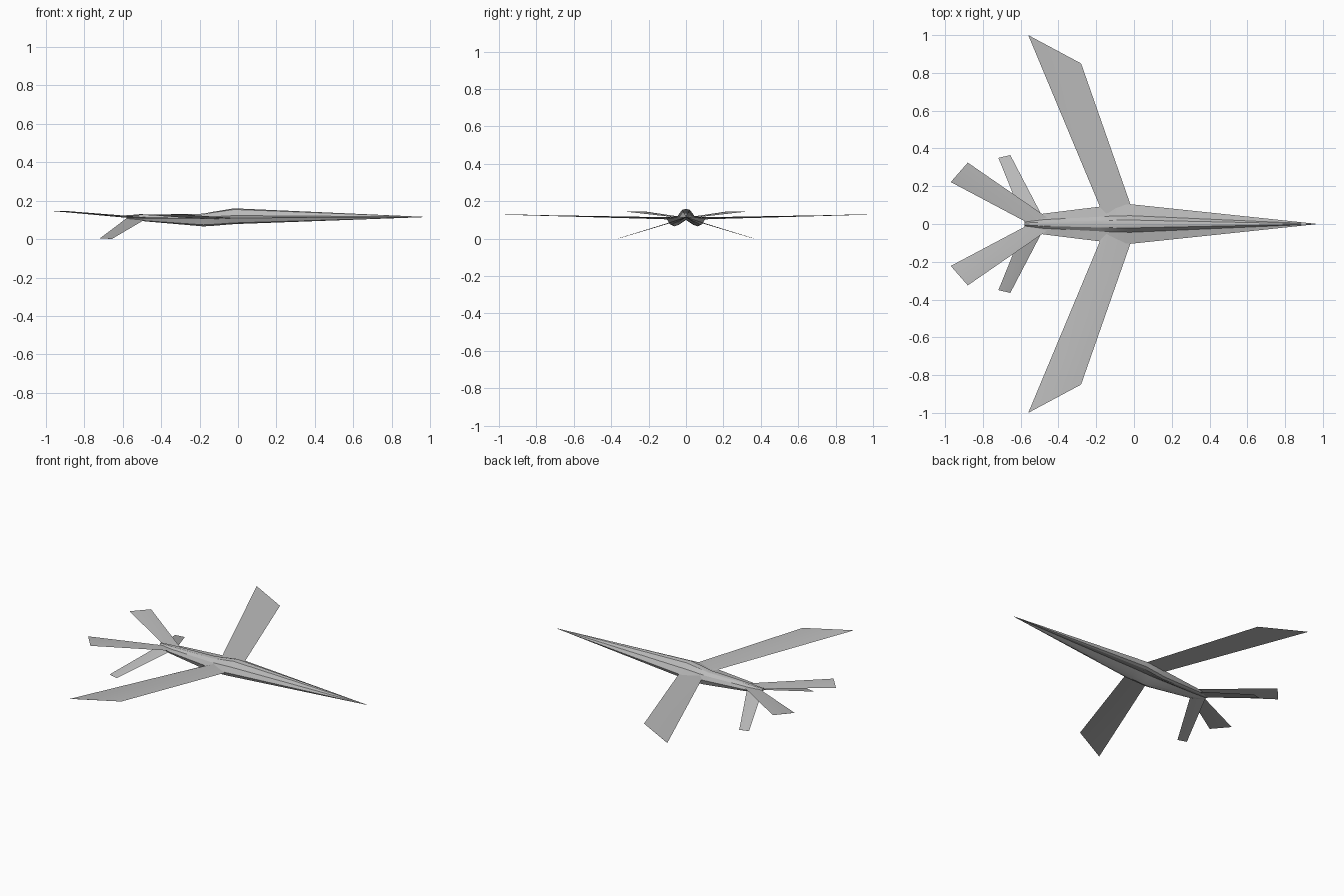
import bpy, bmesh
from mathutils import Vector

cube = bpy.data.objects.get("Cube")
if cube:
    bpy.data.objects.remove(cube, do_unlink=True)

grey = bpy.data.materials.new("airframe_grey")
grey.use_nodes = True
colour = (0.5, 0.5, 0.5, 1)
grey.diffuse_color = colour
grey.node_tree.nodes["Principled BSDF"].inputs["Base Color"].default_value = colour


def loft(name, rings, mirror=False):
    """Skin a row of matching closed rings and cap both ends."""
    bm = bmesh.new()
    rows = [[bm.verts.new(p) for p in ring] for ring in rings]
    n = len(rows[0])
    for a, b in zip(rows, rows[1:]):
        for i in range(n):
            j = (i + 1) % n
            bm.faces.new((a[i], a[j], b[j], b[i]))
    bm.faces.new(rows[0])
    bm.faces.new(rows[-1])
    bmesh.ops.recalc_face_normals(bm, faces=bm.faces)
    mesh = bpy.data.meshes.new(name)
    bm.to_mesh(mesh)
    bm.free()
    mesh.materials.append(grey)
    obj = bpy.data.objects.new(name, mesh)
    bpy.context.collection.objects.link(obj)
    if mirror:
        mod = obj.modifiers.new("Mirror", "MIRROR")
        mod.use_axis = (False, True, False)
    bpy.ops.object.select_all(action="DESELECT")
    obj.select_set(True)
    bpy.context.view_layer.objects.active = obj
    bpy.ops.object.shade_smooth_by_angle(angle=0.5)
    return obj


def body_ring(x, width, top, mid, bottom):
    """Raised spine, sharp side edge and twin lobes under the belly."""
    up, down = top - mid, mid - bottom
    half = [(0.2, mid + 0.88 * up), (0.42, mid + 0.25 * up), (1, mid),
            (0.87, mid - 0.8 * down), (0.68, bottom), (0.42, mid - 0.8 * down)]
    right = [Vector((x, y * width, z)) for y, z in half]
    left = [Vector((x, -p.y, p.z)) for p in reversed(right)]
    return [Vector((x, 0, top))] + right + [Vector((x, 0, mid - 0.2 * down))] + left


def panel(name, root_lead, root_trail, tip_lead, tip_trail, thick):
    """Thin wedge blade, thickest close to its trailing edge."""
    rings = []
    for lead, trail, t in ((root_lead, root_trail, thick), (tip_lead, tip_trail, 0.001)):
        lead, trail = Vector(lead), Vector(trail)
        ridge = lead.lerp(trail, 0.88)
        lift = Vector((0, 0, t / 2))
        rings.append([lead, ridge + lift, trail, ridge - lift])
    loft(name, rings, mirror=True)


# Fuselage: long needle nose, shoulder, tapering tail
loft("fuselage", [body_ring(*s) for s in (
    (0.965, 0.001, 0.116, 0.115, 0.114),
    (-0.02, 0.105, 0.16, 0.11, 0.078),
    (-0.13, 0.098, 0.142, 0.108, 0.069),
    (-0.18, 0.092, 0.132, 0.108, 0.066),
    (-0.48, 0.055, 0.127, 0.108, 0.092),
    (-0.58, 0.025, 0.124, 0.11, 0.105))])

# Swept main wings
panel("wings", (0, 0.05, 0.108), (-0.163, 0.05, 0.108),
      (-0.28, 0.85, 0.128), (-0.56, 1, 0.129), 0.012)

# Upper tail blades, raised outward
panel("upper_tail_blades", (-0.46, 0.035, 0.112), (-0.57, 0.01, 0.112),
      (-0.88, 0.325, 0.145), (-0.97, 0.222, 0.146), 0.006)

# Lower tail fins, slanting down to the ground
panel("lower_tail_fins", (-0.48, 0.03, 0.104), (-0.58, 0.01, 0.108),
      (-0.655, 0.365, 0.001), (-0.718, 0.35, 0.004), 0.006)
